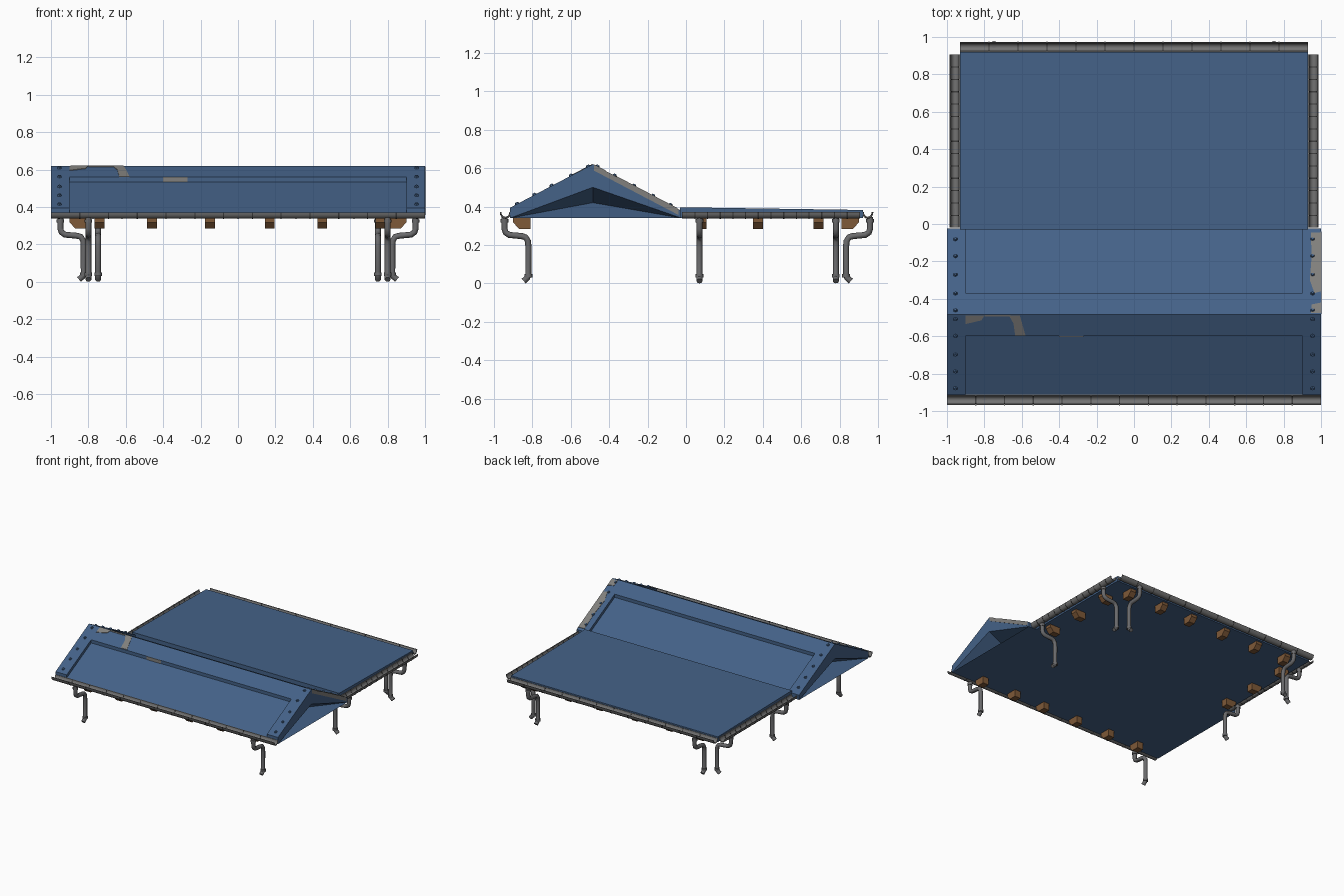
import bpy, bmesh, math
from mathutils import Vector, Matrix

cube = bpy.data.objects.get("Cube")
if cube:
    bpy.data.objects.remove(cube, do_unlink=True)


def material(name, rgb):
    m = bpy.data.materials.new(name)
    m.use_nodes = True
    m.diffuse_color = (*rgb, 1)
    bsdf = m.node_tree.nodes["Principled BSDF"]
    bsdf.inputs["Base Color"].default_value = (*rgb, 1)
    bsdf.inputs["Roughness"].default_value = 0.8
    return m


BLUE = material("painted blue", (0.058, 0.122, 0.245))
GUTTER = material("gutter grey", (0.17, 0.17, 0.17))
PIPE = material("pipe grey", (0.145, 0.145, 0.15))
SEAM = material("seam grey", (0.05, 0.05, 0.05))
WORN = material("bare metal", (0.22, 0.215, 0.205))
WOOD = material("brown wood", (0.21, 0.1, 0.04))


def finish(name, bm, mat, smooth=False):
    bmesh.ops.recalc_face_normals(bm, faces=bm.faces)
    mesh = bpy.data.meshes.new(name)
    bm.to_mesh(mesh)
    bm.free()
    mesh.materials.append(mat)
    ob = bpy.data.objects.new(name, mesh)
    bpy.context.collection.objects.link(ob)
    if smooth:
        bpy.ops.object.select_all(action='DESELECT')
        ob.select_set(True)
        bpy.context.view_layer.objects.active = ob
        bpy.ops.object.shade_smooth_by_angle(angle=math.radians(40))
    return ob


def prism(bm, bottom, offset):
    """Extrude a polygon by an offset and close both ends."""
    low = [bm.verts.new(p) for p in bottom]
    high = [bm.verts.new(Vector(p) + Vector(offset)) for p in bottom]
    n = len(low)
    bm.faces.new(low[::-1])
    bm.faces.new(high)
    for i in range(n):
        bm.faces.new((low[i], low[(i + 1) % n], high[(i + 1) % n], high[i]))


RIDGE_Y, RIDGE_Z, SLOPE, LIP = -0.485, 0.62, 0.525, 0.026
EAVE_F, EAVE_B, BASE = -0.915, -0.025, 0.34


def roof_z(y):
    return RIDGE_Z - SLOPE * abs(y - RIDGE_Y)


# Gabled roof body, with a hollow pyramid sunk in each end
bm = bmesh.new()
profile = [(EAVE_F, BASE), (EAVE_F, roof_z(EAVE_F) - LIP), (RIDGE_Y, RIDGE_Z - LIP),
           (EAVE_B, roof_z(EAVE_B) - LIP), (EAVE_B, BASE)]
rings = []
for s in (-1, 1):
    ring = [bm.verts.new((s, y, z)) for y, z in profile]
    peak = bm.verts.new((s, RIDGE_Y, 0.5))
    apex = bm.verts.new((s * 0.84, RIDGE_Y, 0.42))
    a, b, c, d, e = ring
    for f in ((a, b, c, peak), (peak, c, d, e), (a, peak, apex), (peak, e, apex), (e, a, apex)):
        bm.faces.new(f)
    rings.append(ring)
for i in range(5):
    j = (i + 1) % 5
    bm.faces.new((rings[0][i], rings[0][j], rings[1][j], rings[1][i]))
finish("gable_roof", bm, BLUE)

# Raised border strips on both slopes
bm = bmesh.new()
for y0, y1 in ((EAVE_F, RIDGE_Y), (RIDGE_Y, EAVE_B)):
    inner = -0.6 if y0 < RIDGE_Y else -0.37
    top = sorted((inner, RIDGE_Y))
    for x0, x1, ya, yb in ((-1, -0.9, y0, y1), (0.9, 1, y0, y1), (-0.9, 0.9, *top)):
        quad = [(x0, ya), (x1, ya), (x1, yb), (x0, yb)]
        prism(bm, [(x, y, roof_z(y) - LIP) for x, y in quad], (0, 0, LIP))
finish("roof_border", bm, BLUE)

# Rivets along the end borders
bm = bmesh.new()
for y in (-0.88, -0.79, -0.7, -0.6, -0.51, -0.46, -0.37, -0.27, -0.17, -0.08):
    tilt = math.atan(SLOPE) * (1 if y < RIDGE_Y else -1)
    for x in (-0.955, 0.955):
        mat = Matrix.Translation((x, y, roof_z(y) + 0.003)) @ Matrix.Rotation(tilt, 4, 'X')
        bmesh.ops.create_cone(bm, cap_ends=True, segments=6, radius1=0.014,
                              radius2=0.007, depth=0.014, matrix=mat)
finish("rivets", bm, BLUE)

# Worn paint patches, as thin plates on the slopes
patches = [
    [(-0.9, -0.49), (-0.8, -0.488), (-0.815, -0.515), (-0.9, -0.535)],
    [(-0.67, -0.488), (-0.61, -0.49), (-0.58, -0.597), (-0.635, -0.597), (-0.645, -0.53)],
    [(-0.8, -0.487), (-0.66, -0.487), (-0.66, -0.495), (-0.8, -0.495)],
    [(0.945, -0.045), (0.999, -0.045), (0.999, -0.36), (0.965, -0.37), (0.94, -0.3), (0.95, -0.17)],
    [(0.95, -0.43), (0.999, -0.42), (0.999, -0.475), (0.945, -0.475)],
]
bm = bmesh.new()
for pts in patches:
    prism(bm, [(x, y, roof_z(y) - 0.001) for x, y in pts], (0, 0, 0.004))
lip_z = roof_z(-0.6)
prism(bm, [(-0.4, -0.599, lip_z - LIP), (-0.27, -0.599, lip_z - LIP),
           (-0.27, -0.599, lip_z), (-0.4, -0.599, lip_z)], (0, -0.004, 0))
edge = [(y, roof_z(y) - d) for y, d in ((-0.48, 0), (-0.04, 0), (-0.04, 0.03), (-0.48, 0.03))]
prism(bm, [(0.998, y, z) for y, z in edge], (0.004, 0, 0))
finish("worn_patches", bm, WORN)

# Flat roof panel, falling gently to the back
bm = bmesh.new()
prism(bm, [(-0.93, -0.03, BASE), (-0.93, 0.92, BASE), (-0.93, 0.92, 0.382), (-0.93, -0.03, 0.396)],
      (1.86, 0, 0))
finish("flat_roof", bm, BLUE)


def trough(bm, start, end, radius, thick):
    """Open half-round channel between two points."""
    start, end = Vector(start), Vector(end)
    along = (end - start).normalized()
    side = along.cross(Vector((0, 0, 1)))
    arc = [math.pi * i / 8 for i in range(9)]
    outline = [(radius, a) for a in arc] + [(radius - thick, a) for a in arc[::-1]]
    pts = [start + side * (r * math.cos(a)) - Vector((0, 0, 1.2 * r * math.sin(a))) for r, a in outline]
    prism(bm, pts, end - start)


# Gutters with their joint rings
RIM = 0.371
runs = {
    "front_gutter": ((-1, -0.94, RIM), (1, -0.94, RIM), 13),
    "back_gutter": ((-0.93, 0.946, RIM), (0.93, 0.946, RIM), 12),
    "left_gutter": ((0.958, -0.02, RIM), (0.958, 0.905, RIM), 14),
    "right_gutter": ((-0.958, -0.02, RIM), (-0.958, 0.905, RIM), 14),
}
for name, (p, q, count) in runs.items():
    bm = bmesh.new()
    trough(bm, p, q, 0.028, 0.006)
    finish(name, bm, GUTTER, True)
    bm = bmesh.new()
    p, q = Vector(p), Vector(q)
    half = (q - p).normalized() * 0.003
    for i in range(1, count):
        mid = p.lerp(q, i / count)
        trough(bm, mid - half, mid + half, 0.0295, 0.009)
    finish(name + "_joints", bm, SEAM, True)


def drain(name, x, y, out):
    """Swan-neck drain pipe from a gutter, with out pointing away from the roof."""
    o = Vector(out)
    path = [(0, 0.345), (0, 0.285), (0.006, 0.265), (0.025, 0.252), (0.09, 0.246),
            (0.11, 0.24), (0.122, 0.22), (0.125, 0.19), (0.125, 0.045), (0.118, 0.028), (0.1, 0.012)]
    curve = bpy.data.curves.new(name, 'CURVE')
    curve.dimensions = '3D'
    curve.bevel_depth = 0.016
    curve.bevel_resolution = 2
    curve.use_fill_caps = True
    spline = curve.splines.new('POLY')
    spline.points.add(len(path) - 1)
    for pt, (inward, z) in zip(spline.points, path):
        pt.co = (x - o.x * inward, y - o.y * inward, z, 1)
    curve.materials.append(PIPE)
    ob = bpy.data.objects.new(name, curve)
    bpy.context.collection.objects.link(ob)
    bpy.ops.object.select_all(action='DESELECT')
    ob.select_set(True)
    bpy.context.view_layer.objects.active = ob
    bpy.ops.object.convert(target='MESH')
    bpy.ops.object.shade_smooth_by_angle(angle=math.radians(50))
    # Collars above the foot and below the gutter
    bm = bmesh.new()
    for inward, z in ((0.125, 0.04), (0, 0.325)):
        spot = Vector((x - o.x * inward, y - o.y * inward, z))
        bmesh.ops.create_cone(bm, cap_ends=True, segments=12, radius1=0.02, radius2=0.02,
                              depth=0.018, matrix=Matrix.Translation(spot))
    finish(name + "_collars", bm, PIPE, True)


for s, label in ((-1, "right"), (1, "left")):
    drain(f"front_{label}_drain", s * 0.8, -0.945, (0, -1, 0))
    drain(f"back_{label}_drain", s * 0.748, 0.958, (0, 1, 0))
    drain(f"{label}_drain_front", s * 0.95, 0.07, (s, 0, 0))
    drain(f"{label}_drain_back", s * 0.95, 0.78, (s, 0, 0))


def bracket(bm, x, y, out):
    """Rafter tail: a wedge cut back on the outer side."""
    o = Vector(out)
    across = Vector((-o.y, o.x, 0)) * 0.052
    shape = [(-0.04, 0.342), (0.05, 0.342), (0.05, 0.318), (0.02, 0.284), (-0.04, 0.284)]
    prism(bm, [Vector((x, y, z)) + o * d - across / 2 for d, z in shape], across)


# Wooden rafter tails under the eaves
bm = bmesh.new()
for x in (-0.74, -0.46, -0.15, 0.17, 0.45, 0.76):
    bracket(bm, x, -0.85, (0, -1, 0))
    bracket(bm, x, 0.85, (0, 1, 0))
for y in (0.08, 0.375, 0.69):
    bracket(bm, 0.85, y, (1, 0, 0))
    bracket(bm, -0.85, y, (-1, 0, 0))
finish("rafter_tails", bm, WOOD)
